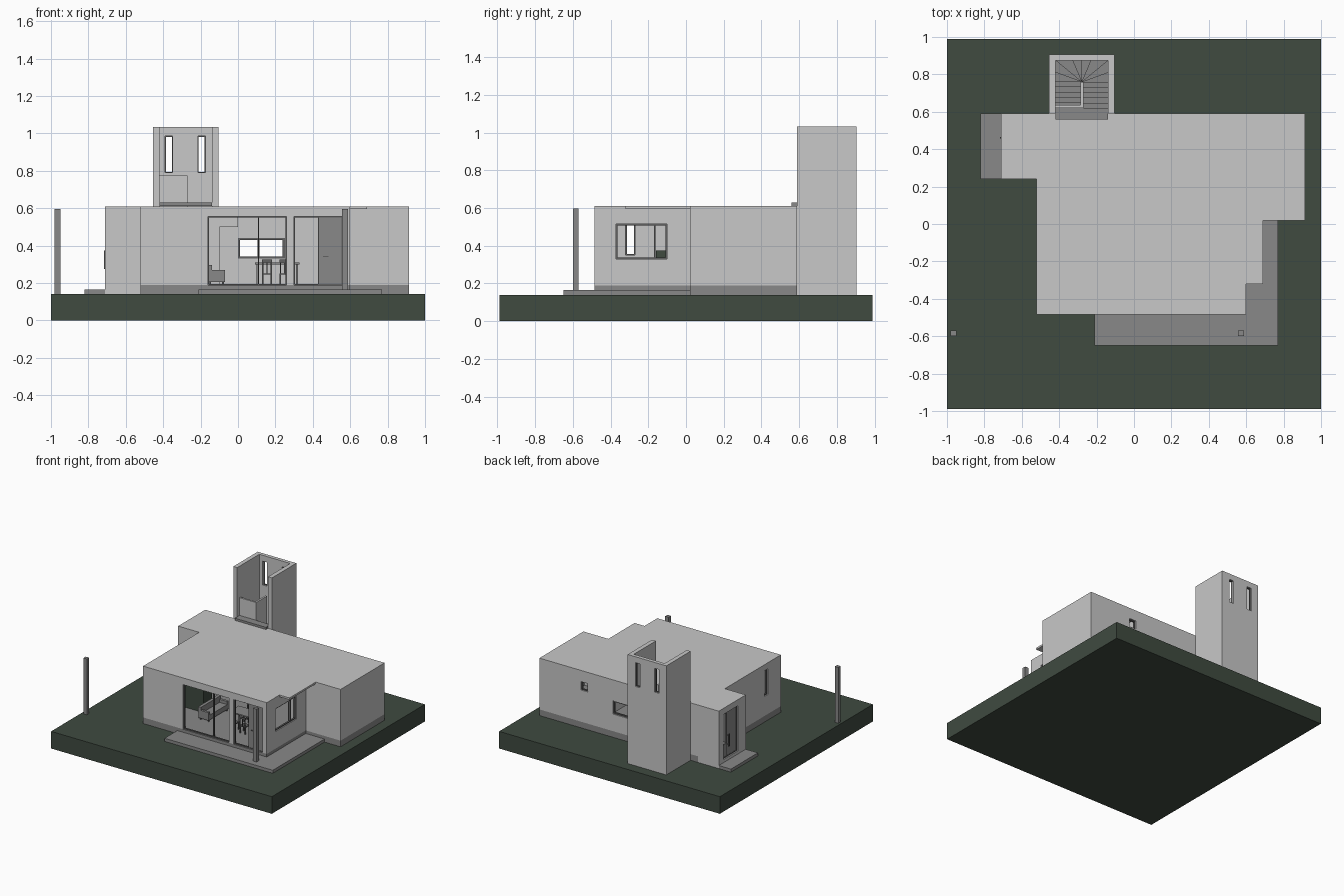
import bpy, bmesh, math
from mathutils import Vector

if "Cube" in bpy.data.objects:
    bpy.data.objects.remove(bpy.data.objects["Cube"])


def mat(name, r, g, b):
    m = bpy.data.materials.new(name)
    m.diffuse_color = (r, g, b, 1)
    m.use_nodes = True
    m.node_tree.nodes["Principled BSDF"].inputs["Base Color"].default_value = m.diffuse_color
    return m


WALL = mat("pale_plaster", .58, .58, .58)
STONE = mat("grey_stone", .25, .25, .25)
GRASS = mat("dark_green", .05, .069, .051)
DARK = mat("dark_frame", .12, .12, .12)


def prisms(name, parts, material):
    """parts: list of (xy polygon, z0, z1) joined in one object"""
    bm = bmesh.new()
    for poly, z0, z1 in parts:
        f = bm.faces.new([bm.verts.new((x, y, z0)) for x, y in poly])
        r = bmesh.ops.extrude_face_region(bm, geom=[f])
        vs = [e for e in r["geom"] if isinstance(e, bmesh.types.BMVert)]
        bmesh.ops.translate(bm, verts=vs, vec=(0, 0, z1 - z0))
    bmesh.ops.recalc_face_normals(bm, faces=bm.faces)
    me = bpy.data.meshes.new(name)
    bm.to_mesh(me)
    bm.free()
    me.materials.append(material)
    ob = bpy.data.objects.new(name, me)
    bpy.context.collection.objects.link(ob)
    return ob


def rect(x0, x1, y0, y1):
    return [(x0, y0), (x1, y0), (x1, y1), (x0, y1)]


def boxes(name, material, *bs):
    """each box: x0, x1, y0, y1, z0, z1"""
    return prisms(name, [(rect(*b[:4]), b[4], b[5]) for b in bs], material)


def cut(ob, cutter):
    cutter.hide_render = True
    md = ob.modifiers.new("cut", "BOOLEAN")
    md.operation, md.solver, md.object = "DIFFERENCE", "EXACT", cutter
    dg = bpy.context.evaluated_depsgraph_get()
    me = bpy.data.meshes.new_from_object(ob.evaluated_get(dg))
    ob.modifiers.clear()
    ob.data = me
    me.materials.clear()
    me.materials.append(WALL)
    me.polygons.foreach_set("material_index", [0] * len(me.polygons))
    bpy.data.objects.remove(cutter)


def frame(name, axis, d0, d1, a0, a1, z0, z1, t, mullions=(), material=DARK):
    """window frame; axis 'x' runs along x with depth d in y, 'y' the reverse"""
    bars = [(a0, a0 + t, z0, z1), (a1 - t, a1, z0, z1),
            (a0 + t, a1 - t, z0, z0 + t), (a0 + t, a1 - t, z1 - t, z1)]
    bars += [(m - t / 2, m + t / 2, z0 + t, z1 - t) for m in mullions]
    if axis == "x":
        bs = [(p, q, d0, d1, u, v) for p, q, u, v in bars]
    else:
        bs = [(d0, d1, p, q, u, v) for p, q, u, v in bars]
    return boxes(name, material, *bs)


# ground, terrace, porch step
boxes("ground_slab", GRASS, (-1, 1, -.99, .99, 0, .14))
prisms("terrace", [([(-.21, -.65), (.77, -.65), (.77, .02), (.60, .02),
                     (.60, -.485), (-.21, -.485)], .14, .165)], STONE)
boxes("porch_step", STONE, (-.82, -.71, .24, .59, .14, .165))

# base plinth and house shell
prisms("plinth", [([(-.52, -.485), (.60, -.485), (.60, .02), (.915, .02),
                    (.915, .59), (-.52, .59)], .14, .19)], STONE)
boxes("entry_floor", WALL, (-.71, -.52, .24, .59, .14, .19))
outer = [(-.71, .24), (-.52, .24), (-.52, -.485), (.60, -.485), (.60, .02),
         (.915, .02), (.915, .59), (-.71, .59)]
inner = [(-.68, .27), (-.49, .27), (-.49, -.455), (.57, -.455), (.57, .05),
         (.885, .05), (.885, .56), (-.68, .56)]
house = prisms("house_shell", [(outer, .19, .61)], WALL)
cut(house, prisms("cavity", [(inner, .185, .562)], WALL))
cut(house, boxes("openings", WALL,
    (-.16, .26, -.52, -.43, .18, .555),      # front glazing
    (.30, .56, -.52, -.43, .18, .555),       # front door bay
    (.55, .63, -.37, -.10, .33, .515),       # side window
    (0, .25, .54, .62, .33, .44),            # back window
    (.477, .54, .54, .62, .45, .52),         # small back window
    (-.55, -.47, -.32, -.27, .35, .56),      # tall side window
    (-.73, -.66, .34, .53, .18, .56),        # entry door
    (-.42, -.29, .54, .62, .18, .54)))       # stair access
boxes("roof_overhang", WALL, (.60, .69, -.32, .02, .595, .61))

# inner partitions
boxes("partitions", WALL, (-.49, -.10, .24, .26, .19, .562),
      (-.10, 0, .24, .26, .50, .562), (.43, .57, .03, .05, .19, .562),
      (.43, .45, .05, .56, .19, .562))

# frames and doors
frame("front_frame", "x", -.475, -.462, -.16, .26, .19, .555, .006, (.11,))
frame("door_frame", "x", -.475, -.462, .30, .56, .19, .555, .006, (.43,))
boxes("front_door", STONE, (.433, .554, -.474, -.464, .196, .549))
boxes("front_door_handle", DARK, (.455, .485, -.482, -.474, .338, .344))
frame("side_window_frame", "y", .578, .592, -.37, -.10, .33, .515, .008, (-.165,))
frame("back_window_frame", "x", .568, .582, 0, .25, .33, .44, .011, (.11,))
frame("small_window_frame", "x", .568, .582, .477, .54, .45, .52, .007)
frame("tall_window_frame", "y", -.512, -.498, -.32, -.27, .35, .56, .007)
frame("entry_frame", "y", -.70, -.685, .34, .53, .19, .56, .008, (.475,))
boxes("entry_door", STONE, (-.698, -.688, .348, .471, .198, .552))
boxes("entry_sidelight_panel", STONE, (-.698, -.688, .479, .522, .198, .30))
boxes("entry_handle", DARK, (-.716, -.71, .456, .464, .275, .375),
      (-.71, -.698, .457, .463, .285, .291), (-.71, -.698, .457, .463, .36, .366))

# free standing posts
for i, x in enumerate((-.965, .572)):
    boxes(f"post_{i + 1}", STONE, (x - .016, x + .016, -.60, -.57, .14, .597))

# stair tower: U-shaped walls open to the roof terrace
tower = prisms("stair_tower", [([(-.455, .59), (-.42, .59), (-.42, .875), (-.14, .875),
                                 (-.14, .59), (-.105, .59), (-.105, .905),
                                 (-.455, .905)], .14, 1.033)], WALL)
SLITS = ((-.39, -.35), (-.215, -.175))
cut(tower, boxes("slits", WALL, *[(a, b, .85, .93, .79, .985) for a, b in SLITS]))
for i, (a, b) in enumerate(SLITS):
    frame(f"tower_window_{i + 1}", "x", .884, .896, a, b, .79, .985, .004)
boxes("tower_floor", STONE, (-.42, -.14, .59, .875, .14, .19))
boxes("stair_landing", STONE, (-.42, -.14, .56, .62, .612, .63))
boxes("stair_parapet", WALL, (-.42, -.27, .62, .635, .60, .775),
      (-.285, -.27, .635, .76, .19, .775))

# winding stair: straight flight, winders, straight flight
cx, cy, hx, hy = -.28, .76, .14, .115
corner = math.degrees(math.atan2(hy, hx))
angles = [180, 160, 180 - corner, 113, 90, 67, corner, 20, 0]


def edge_point(deg):
    d = Vector((math.cos(math.radians(deg)), math.sin(math.radians(deg))))
    s = min(hx / max(abs(d.x), 1e-6), hy / max(abs(d.y), 1e-6))
    return (cx + d.x * s, cy + d.y * s)


run = .14 / 5
treads = [rect(-.42, -.285, .62 + i * run, .62 + (i + 1) * run) for i in range(5)]
treads += [[(cx, cy), edge_point(a), edge_point(b)] for a, b in zip(angles, angles[1:])]
treads += [rect(-.27, -.14, .76 - (i + 1) * run, .76 - i * run) for i in range(5)]
rise = .44 / (len(treads) + 1)
prisms("stair_treads", [(p, max(.19, .19 + (i - 1) * rise), .19 + (i + 1) * rise)
                        for i, p in enumerate(treads)], STONE)

# sofa
boxes("sofa", STONE, (-.16, -.07, -.28, -.02, .205, .245),
      (-.165, -.14, -.28, -.02, .245, .295), (-.14, -.07, -.28, -.26, .245, .27),
      (-.14, -.07, -.04, -.02, .245, .27))
boxes("sofa_feet", DARK, *[(x, x + .01, y, y + .01, .19, .205)
                           for x in (-.155, -.085) for y in (-.27, -.04)])

# kitchen cabinet
boxes("cabinet", GRASS, (-.49, -.20, -.16, -.05, .19, .375))

# dining table and chairs
boxes("table", STONE, (.09, .33, -.24, -.12, .30, .31),
      *[(x, x + .01, y, y + .01, .19, .30) for x in (.10, .31) for y in (-.23, -.14)])


def chair(name, x, y, s):
    w = .027
    parts = [(x - w, x + w, y - w, y + w, .245, .252)]
    parts += [(x + i * w - .004, x + i * w + .004, y + j * w - .004, y + j * w + .004,
               .19, .245) for i in (-.85, .85) for j in (-.85, .85)]
    parts += [(x + i * w - .003, x + i * w + .003, y + s * w - .003, y + s * w + .003,
               .252, .31) for i in (-.85, 0, .85)]
    parts.append((x - w, x + w, y + s * w - .004, y + s * w + .004, .31, .325))
    boxes(name, DARK, *parts)


for i, x in enumerate((.155, .25)):
    chair(f"front_chair_{i + 1}", x, -.27, -1)
    chair(f"back_chair_{i + 1}", x, -.09, 1)
